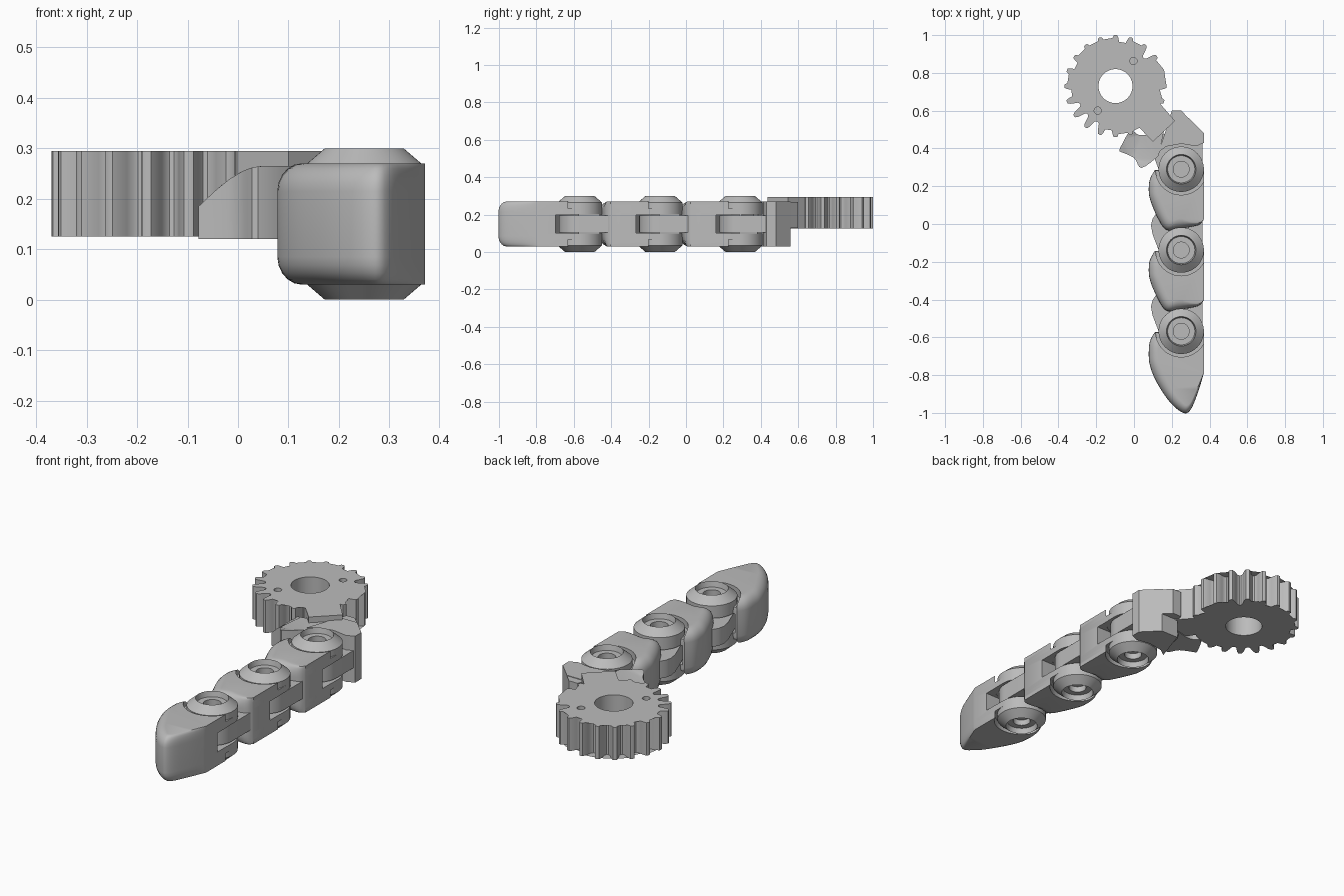
import bpy, bmesh, math
from mathutils import Vector
from mathutils.geometry import convex_hull_2d

if "Cube" in bpy.data.objects:
    bpy.data.objects.remove(bpy.data.objects["Cube"])

grey = bpy.data.materials.new("neutral grey")
grey.diffuse_color = (0.5, 0.5, 0.5, 1)
grey.use_nodes = True
grey.node_tree.nodes["Principled BSDF"].inputs["Base Color"].default_value = grey.diffuse_color
MID = 0.15                       # mid height of the finger
JX = 0.25                        # x of every hinge
JOINTS = [0.29, -0.138, -0.568]  # y of the hinges


def smooth(ob, angle=35):
    bpy.ops.object.select_all(action='DESELECT')
    ob.select_set(True)
    bpy.context.view_layer.objects.active = ob
    bpy.ops.object.shade_smooth_by_angle(angle=math.radians(angle))


def finish(name, bm, angle=35):
    bmesh.ops.recalc_face_normals(bm, faces=bm.faces)
    me = bpy.data.meshes.new(name)
    bm.to_mesh(me)
    bm.free()
    me.materials.append(grey)
    ob = bpy.data.objects.new(name, me)
    bpy.context.collection.objects.link(ob)
    smooth(ob, angle)
    return ob


def loft(name, rings):
    """Skin closed rings of equal length and cap both ends."""
    bm = bmesh.new()
    vs = [[bm.verts.new(p) for p in ring] for ring in rings]
    n = len(rings[0])
    for a, b in zip(vs, vs[1:]):
        for i in range(n):
            j = (i + 1) % n
            bm.faces.new((a[i], a[j], b[j], b[i]))
    caps = [bm.faces.new(vs[0]), bm.faces.new(vs[-1])]
    bmesh.ops.triangulate(bm, faces=caps)
    return finish(name, bm)


def prism(name, pts, z0, z1):
    return loft(name, [[(x, y, z) for x, y in pts] for z in (z0, z1)])


def circle(x, y, r, n=48):
    return [(x + r * math.cos(2 * math.pi * i / n), y + r * math.sin(2 * math.pi * i / n))
            for i in range(n)]


def hull(pts):
    return [pts[i] for i in convex_hull_2d([Vector(p) for p in pts])]


def rect(x0, y0, x1, y1):
    return [(x0, y0), (x1, y0), (x1, y1), (x0, y1)]


def spline(pts, n=4):
    """Smooth open curve through the points."""
    p = [Vector(q) for q in [pts[0]] + pts + [pts[-1]]]
    out = []
    for i in range(1, len(p) - 2):
        a, b, c, d = p[i - 1:i + 3]
        for k in range(n):
            t = k / n
            out.append(0.5 * (2 * b + (c - a) * t + (2 * a - 5 * b + 4 * c - d) * t * t
                              + (3 * b - a - 3 * c + d) * t ** 3))
    return [tuple(q) for q in out] + [pts[-1]]


def boolean(ob, tools, op='DIFFERENCE'):
    for c in tools:
        m = ob.modifiers.new("bool", 'BOOLEAN')
        m.operation, m.solver, m.object = op, 'EXACT', c
    deps = bpy.context.evaluated_depsgraph_get()
    me = bpy.data.meshes.new_from_object(ob.evaluated_get(deps))
    ob.modifiers.clear()
    ob.data = me
    for c in tools:
        bpy.data.objects.remove(c)
    smooth(ob)


def hinge_caps(y, label):
    """Chamfered round caps with a stepped bore, above and below."""
    prof = [(0, 0.242), (0.042, 0.242), (0.042, 0.272), (0.072, 0.272), (0.078, 0.3),
            (0.12, 0.264), (0.12, 0.2), (0, 0.2)]
    for side, s in (("top", 1), ("bottom", -1)):
        bm = bmesh.new()
        vs = [bm.verts.new((JX + r, y, MID + s * (z - MID))) for r, z in prof]
        es = [bm.edges.new((vs[i], vs[i + 1])) for i in range(len(vs) - 1)]
        bmesh.ops.spin(bm, geom=vs + es, cent=(JX, y, 0), axis=(0, 0, 1),
                       angle=2 * math.pi, steps=48, use_duplicate=False)
        bmesh.ops.remove_doubles(bm, verts=bm.verts, dist=1e-4)
        finish(f"{label}_{side}_cap", bm, 25)


def tongue(y, label):
    """Flat lug reaching from the segment behind into the fork."""
    left = [(-.135, .19), (-.152, .165), (-.16, .13), (-.152, .085), (-.135, .04)]
    pts = circle(JX, y, 0.112) + [(JX + a, y + b) for a, b in left + [(.112, .17)]]
    prism(f"{label}_tongue", hull(pts), 0.105, 0.195)


def segment(label, y, curve, centre):
    """Rounded finger body: rims pull in towards the centre, right side stays flat."""
    pts = [Vector(p) for p in spline(curve) + [(.12, 0), (.0, 0.001)]]
    c, radius = Vector(centre), 0.055
    rings = []
    steps = [i * math.pi / 10 for i in range(6)]
    for z_sign, seq in ((-1, reversed(steps)), (1, steps)):
        for t in seq:
            z = MID + z_sign * (0.12 - radius + radius * math.sin(t))
            ring = []
            for p in pts:
                w = min(1, max(0, (0.12 - p.x) / 0.12)) if p.y < -0.002 else 0
                d = (c - p).normalized() * w * radius * (1 - math.cos(t))
                ring.append((JX + p.x + d.x, y + p.y + d.y, z))
            rings.append(ring)
    body = loft(label, rings)
    boolean(body, [
        prism("slot_round", circle(JX, y, 0.13), 0.1, 0.2),
        prism("slot_side", rect(JX, y - 0.129, JX + 0.2, y + 0.1), 0.101, 0.199),
        prism("groove_top", circle(JX, y, 0.136), 0.232, 0.4),
        prism("groove_bottom", circle(JX, y, 0.136), -0.1, 0.068)])
    hinge_caps(y, label)
    tongue(y, label)


# finger segments
middle = [(-.14, -.005), (-.165, -.05), (-.172, -.1), (-.165, -.16), (-.128, -.25), (-.08, -.32),
          (-.015, -.316), (.09, -.296), (.12, -.265)]
tip = [(-.14, -.005), (-.165, -.05), (-.172, -.11), (-.166, -.18), (-.13, -.27), (-.06, -.375),
       (.01, -.432), (.05, -.415), (.09, -.32), (.12, -.22)]
segment("inner_segment", JOINTS[0], middle, (0, -.16))
segment("middle_segment", JOINTS[1], middle, (0, -.16))
segment("tip_segment", JOINTS[2], tip, (.01, -.2))

# knuckle block, with an upper step reaching back to the gear arm
prism("knuckle_block", [(.13, .38), (.17, .41), (.25, .425), (.33, .412), (.37, .43),
                        (.37, .48), (.29, .56), (.19, .56)], 0.03, 0.27)
prism("knuckle_step", [(.15, .43), (.36, .432), (.368, .48), (.25, .6), (.2, .6)], 0.128, 0.267)

# side fin with a sloping top
fin = spline([(.13, .36), (.04, .297), (.0, .35), (-.078, .385)]) + \
    spline([(-.075, .4), (-.02, .492), (.03, .47), (.1, .48), (.16, .5)])
loft("side_fin", [[(x, y, 0.12) for x, y in fin],
                  [(x, y, 0.185 + 0.08 * math.sin(min(1, (x + 0.078) / 0.13) * math.pi / 2))
                   for x, y in fin]])

# gear joined to its arm, with centre bore and two blind pin holes
GX, GY, TEETH = -0.098, 0.73, 20
outline = []
for i in range(TEETH):
    for deg, r in ((-7.8, .211), (-5.8, .218), (-4.7, .235), (-3.5, .255), (-2.0, .269),
                   (0, .271), (2.0, .269), (3.5, .255), (4.7, .235), (5.8, .218), (7.8, .211)):
        a = math.radians(90 + i * 360 / TEETH + deg)
        outline.append((GX + r * math.cos(a), GY + r * math.sin(a)))
gear = prism("gear", outline, 0.125, 0.295)
arm = prism("gear_arm", [(0, .54), (.1, .435), (.217, .546), (.138, .637), (.02, .68),
                         (-.04, .6)], 0.125, 0.295)
boolean(gear, [arm], 'UNION')
boolean(gear, [prism("bore", circle(GX, GY, 0.09), 0, 0.5),
               prism("pin_hole_a", circle(-0.003, 0.863, 0.019, 20), 0.22, 0.5),
               prism("pin_hole_b", circle(-0.192, 0.6, 0.019, 20), 0.22, 0.5)])
